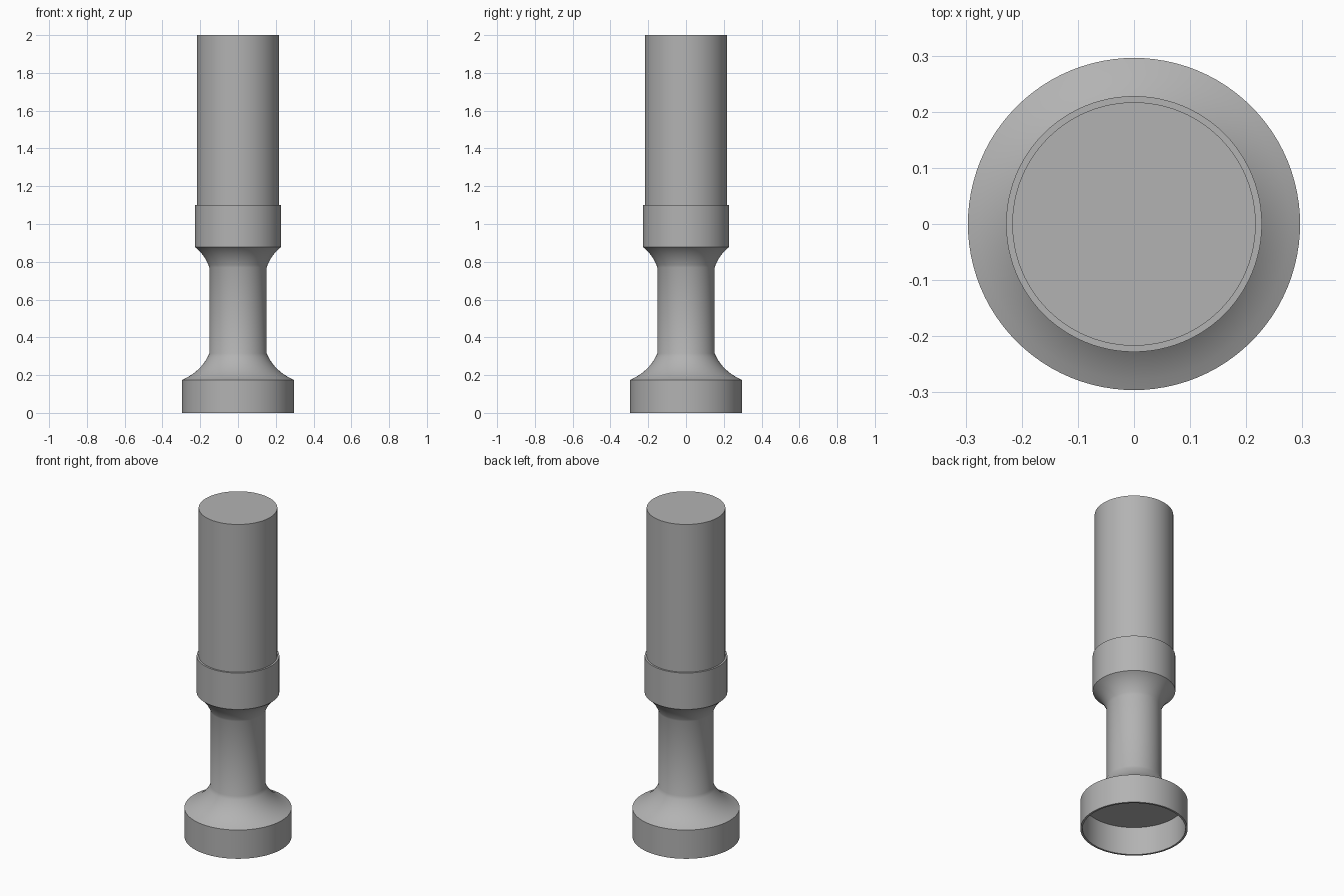
import bpy, bmesh, math

if "Cube" in bpy.data.objects:
    bpy.data.objects.remove(bpy.data.objects["Cube"])

SIDES = 96

grey = bpy.data.materials.new("plain grey")
grey.use_nodes = True
colour = (0.45, 0.45, 0.45, 1)
grey.diffuse_color = colour
grey.node_tree.nodes["Principled BSDF"].inputs["Base Color"].default_value = colour


def lathe(name, profile):
    """Spin a (radius, height) profile about z."""
    bm = bmesh.new()
    verts = [bm.verts.new((r, 0, z)) for r, z in profile]
    edges = [bm.edges.new(pair) for pair in zip(verts, verts[1:])]
    bmesh.ops.spin(bm, geom=verts + edges, cent=(0, 0, 0), axis=(0, 0, 1),
                   angle=2 * math.pi, steps=SIDES, use_duplicate=False)
    bmesh.ops.remove_doubles(bm, verts=bm.verts, dist=1e-5)
    bmesh.ops.recalc_face_normals(bm, faces=bm.faces)
    mesh = bpy.data.meshes.new(name)
    bm.to_mesh(mesh)
    bm.free()
    mesh.materials.append(grey)
    obj = bpy.data.objects.new(name, mesh)
    bpy.context.collection.objects.link(obj)
    bpy.ops.object.select_all(action="DESELECT")
    obj.select_set(True)
    bpy.context.view_layer.objects.active = obj
    bpy.ops.object.shade_smooth_by_angle(angle=math.radians(25))


def cove(r0, z0, r1, z1, start, end, steps=10):
    """Concave arc from (r0, z0) to (r1, z1) between two slope angles."""
    a, b = math.radians(start), math.radians(end)
    points = []
    for i in range(steps + 1):
        t = a + (b - a) * i / steps
        u = (math.sin(t) - math.sin(a)) / (math.sin(b) - math.sin(a))
        v = (math.cos(a) - math.cos(t)) / (math.cos(a) - math.cos(b))
        points.append((r0 + (r1 - r0) * u, z0 + (z1 - z0) * v))
    return points


# Hollow foot, flares, stem and collar
foot_flare = cove(0.296, 0.175, 0.152, 0.315, 25, 70)
collar_flare = cove(0.228, 0.878, 0.152, 0.77, 35, 70)[::-1]
lathe("foot_stem_and_collar",
      [(0, 0.172), (0.284, 0.172), (0.284, 0), (0.296, 0)]
      + foot_flare + collar_flare + [(0.228, 1.1), (0, 1.1)])

# Solid upper cylinder
lathe("upper_cylinder", [(0, 1.09), (0.217, 1.09), (0.217, 2), (0, 2)])
